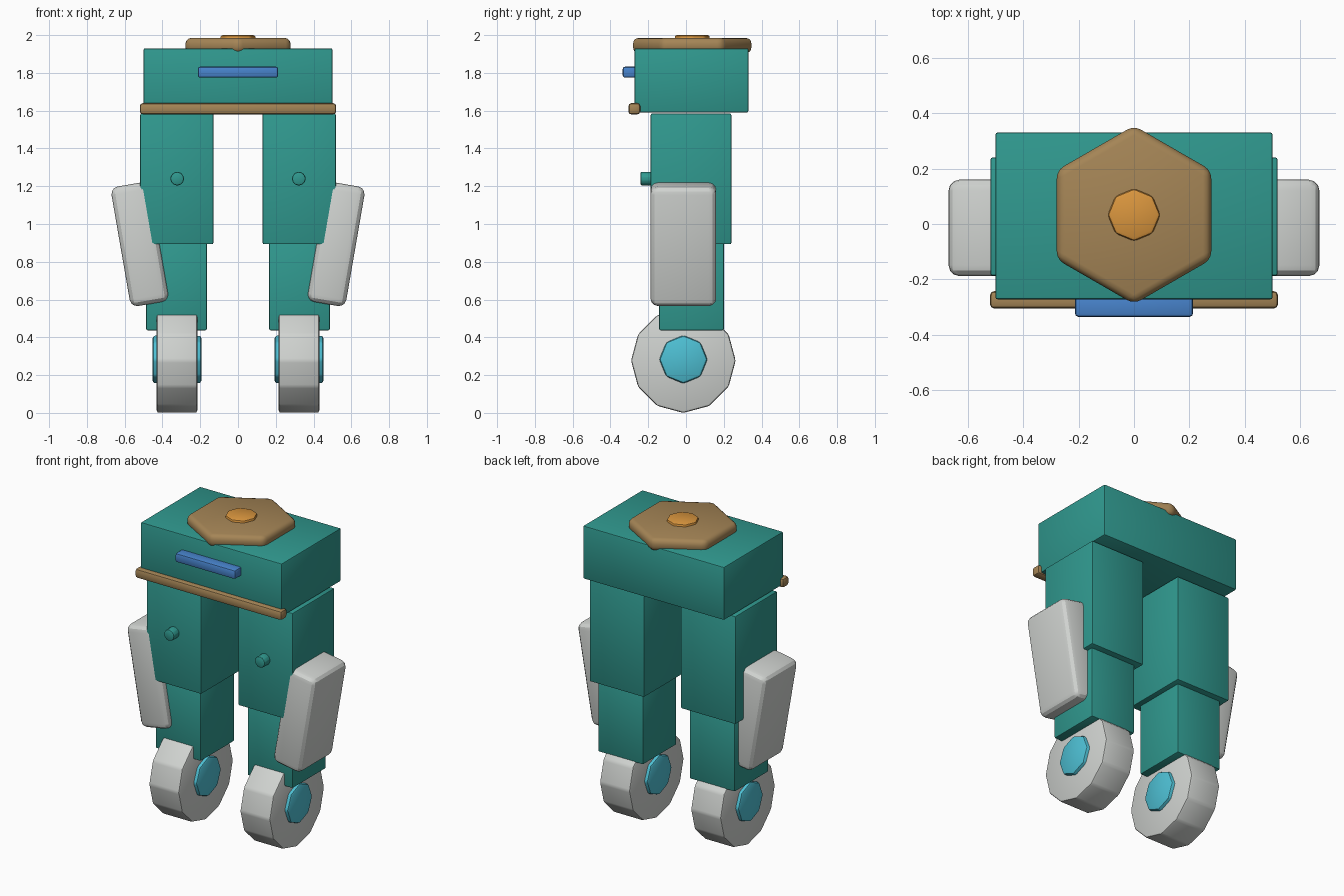
import bpy, math

if "Cube" in bpy.data.objects:
    bpy.data.objects.remove(bpy.data.objects["Cube"])


def material(name, rgb):
    m = bpy.data.materials.new(name)
    lin = [((c / 255 + 0.055) / 1.055) ** 2.4 for c in rgb]
    m.diffuse_color = (*lin, 1)
    m.use_nodes = True
    m.node_tree.nodes["Principled BSDF"].inputs["Base Color"].default_value = m.diffuse_color
    return m


TEAL = material("teal", (48, 153, 143))
GREY = material("light grey", (208, 211, 208))
BROWN = material("bronze", (165, 133, 86))
ORANGE = material("amber", (218, 150, 62))
BLUE = material("blue", (72, 132, 205))
CYAN = material("cyan", (78, 192, 212))


def finish(ob, name, mat, bevel, segments):
    ob.name = name
    ob.data.materials.append(mat)
    bpy.ops.object.transform_apply(location=False, rotation=True, scale=True)
    b = ob.modifiers.new("bevel", "BEVEL")
    b.width, b.segments, b.limit_method = bevel, segments, "ANGLE"
    b.angle_limit = math.radians(25)
    bpy.ops.object.modifier_apply(modifier=b.name)
    bpy.ops.object.shade_smooth_by_angle(angle=math.radians(28))
    return ob


def box(name, x, y, z, mat, bevel=0.008, segments=2, tilt=0):
    """Box given by its (min, max) ranges, optionally tilted about y."""
    mid = [(a + b) / 2 for a, b in (x, y, z)]
    bpy.ops.mesh.primitive_cube_add(size=1, location=mid, rotation=(0, tilt, 0))
    ob = bpy.context.object
    ob.scale = [b - a for a, b in (x, y, z)]
    return finish(ob, name, mat, bevel, segments)


def prism(name, sides, radius, depth, loc, rot, mat, bevel=0.008, segments=2):
    bpy.ops.mesh.primitive_cylinder_add(vertices=sides, radius=radius, depth=depth,
                                        location=loc, rotation=rot)
    return finish(bpy.context.object, name, mat, bevel, segments)


# Hip block with front slot and trim bar
box("hip_block", (-0.5, 0.5), (-0.272, 0.33), (1.59, 1.93), TEAL)
box("front_slot", (-0.213, 0.213), (-0.335, -0.25), (1.775, 1.833), BLUE, 0.012)
box("trim_bar", (-0.52, 0.52), (-0.305, -0.242), (1.58, 1.64), BROWN, 0.016)

# Hexagonal waist plate and its knob
prism("waist_plate", 6, 0.322, 0.08, (0, 0.033, 1.945), (0, 0, 0), BROWN, 0.03, 3)
prism("waist_knob", 8, 0.095, 0.05, (0, 0.033, 1.975), (0, 0, 0), ORANGE, 0.012)

# Legs, mirrored left and right
for s, side in ((-1, "left"), (1, "right")):
    def span(a, b):
        return tuple(sorted((s * a, s * b)))

    box(side + "_upper_leg", span(0.13, 0.518), (-0.187, 0.24), (0.893, 1.585), TEAL)
    box(side + "_lower_leg", span(0.165, 0.486), (-0.142, 0.2), (0.437, 0.91), TEAL)
    box(side + "_side_pad", span(0.417, 0.623), (-0.188, 0.16), (0.572, 1.214),
        GREY, 0.04, 3, tilt=s * math.radians(9.8))
    prism(side + "_rivet", 12, 0.037, 0.09, (s * 0.322, -0.197, 1.24),
          (math.pi / 2, 0, 0), TEAL, 0.01)
    prism(side + "_wheel", 12, 0.277, 0.215, (s * 0.323, -0.014, 0.277),
          (0, math.pi / 2, 0), GREY, 0.012)
    prism(side + "_wheel_hub", 8, 0.128, 0.258, (s * 0.323, -0.014, 0.283),
          (0, math.pi / 2, 0), CYAN, 0.014)
